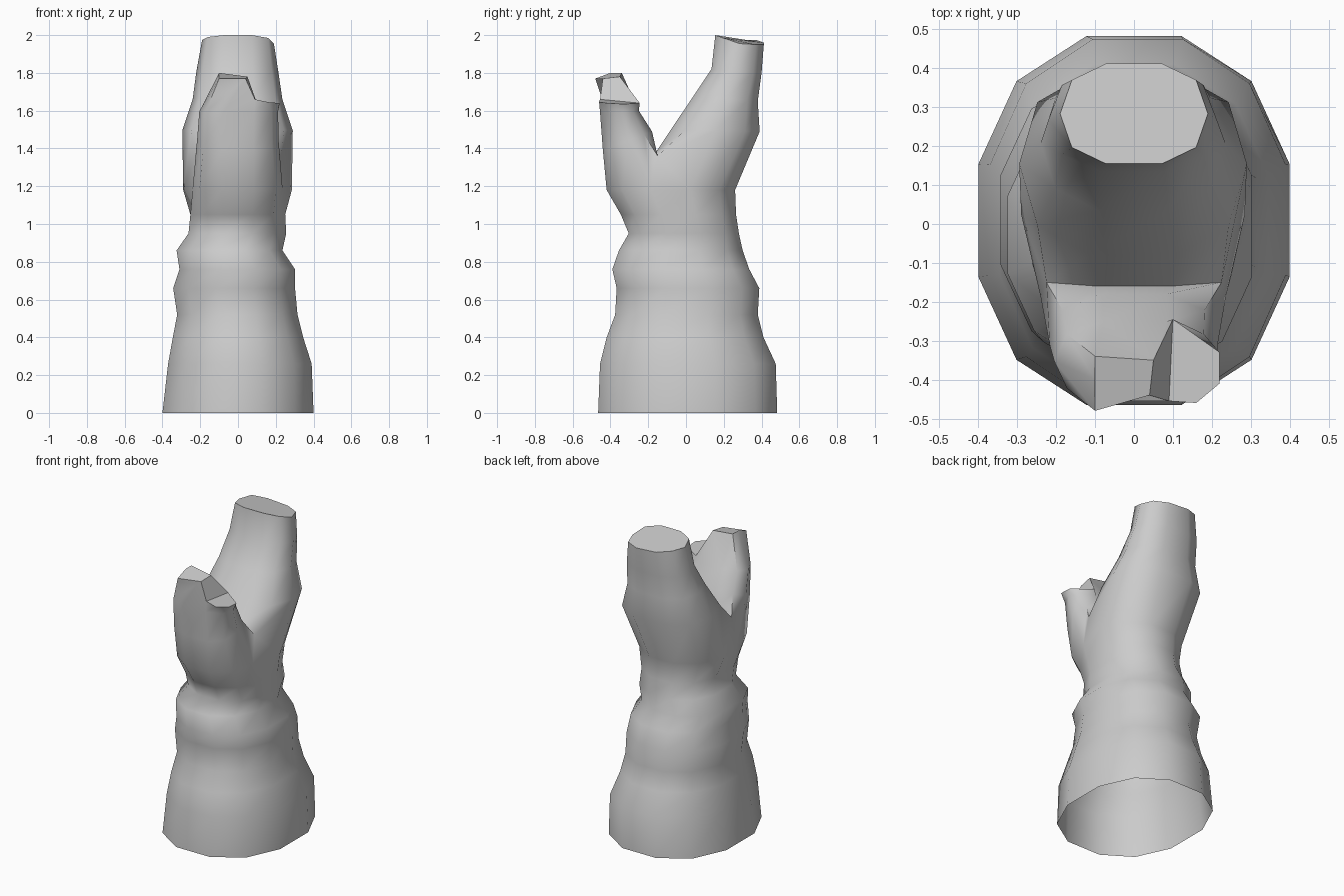
import bpy, bmesh
from math import cos, sin, radians, copysign

if "Cube" in bpy.data.objects:
    bpy.data.objects.remove(bpy.data.objects["Cube"])

bm = bmesh.new()


def ring(n, start, left, right, front, back, z_front, z_back, power=0.9):
    """Slightly boxy oval ring of n points fitted to the extents, tilted front to back."""
    angs = [radians(start + 360 * k / n) for k in range(n)]
    mx = max(cos(a) for a in angs)
    my = max(sin(a) for a in angs)
    out = []
    for a in angs:
        u, v = (copysign(abs(w) ** power, w) for w in (cos(a) / mx, sin(a) / my))
        t = (v + 1) / 2
        out.append(bm.verts.new(((left + right) / 2 + u * (right - left) / 2,
                                 (front + back) / 2 + v * (back - front) / 2,
                                 z_front + t * (z_back - z_front))))
    return out


def bridge(a, b):
    n = len(a)
    for i in range(n):
        j = (i + 1) % n
        bm.faces.new((a[i], a[j], b[j], b[i]))


# Trunk: z, left, right, front, back (open at the bottom)
trunk = [
    (0.00, -.40, .40, -.465, .483),
    (0.26, -.37, .39, -.455, .475),
    (0.40, -.345, .345, -.42, .41),
    (0.52, -.322, .315, -.375, .38),
    (0.66, -.343, .302, -.367, .388),
    (0.76, -.31, .302, -.39, .335),
    (0.86, -.325, .235, -.355, .30),
    (0.95, -.262, .255, -.303, .28),
    (1.05, -.252, .25, -.345, .265),
    (1.18, -.29, .285, -.42, .26),
]
prev = None
for z, l, r, f, b in trunk:
    cur = ring(12, 15, l, r, f, b, z, z)
    if prev:
        bridge(prev, cur)
    prev = cur
# Narrow the front half where the slimmer limb starts
for i in (6, 11):
    prev[i].co.x *= .83
for i in (7, 10):
    prev[i].co.x *= .93

# Crotch: a saddle row splits the last trunk ring in two
saddle = [bm.verts.new(p) for p in ((-.225, -.15, 1.36), (-.09, -.16, 1.38),
                                    (.09, -.16, 1.38), (.225, -.15, 1.36))]
bm.faces.new((prev[5], prev[6], saddle[0]))
bm.faces.new((prev[11], prev[0], saddle[3]))
back_loop = prev[:6] + saddle
front_loop = prev[6:] + saddle[::-1]

# Tall rear limb: left, right, front, back, z front, z back
loop = back_loop
for args in ((-.295, .29, -.08, .39, 1.50, 1.49),
             (-.24, .235, .035, .38, 1.67, 1.65),
             (-.22, .213, .135, .40, 1.82, 1.80),
             (-.19, .19, .155, .412, 1.96, 1.95)):
    cur = ring(10, 0, *args, power=0.82)
    bridge(loop, cur)
    loop = cur
for v, z in zip(loop, (1.955, 1.95, 1.95, 1.96, 1.975, 1.975, 1.99, 2.0, 2.0, 1.985)):
    v.co.z = z
bm.faces.new(loop)

# Short front limb
loop = front_loop
for args in ((-.217, .215, -.44, -.18, 1.39, 1.49),
             (-.205, .212, -.455, -.25, 1.59, 1.60)):
    cur = ring(10, 180, *args, power=0.8)
    bridge(loop, cur)
    loop = cur

# Broken, stepped end of the front limb
tip = [bm.verts.new(p) for p in (
    (-.10, -.40, 1.80), (-.10, -.48, 1.77), (.04, -.44, 1.77), (.09, -.455, 1.66),
    (.16, -.46, 1.645), (.22, -.41, 1.64), (.22, -.33, 1.635), (.10, -.245, 1.64),
    (.05, -.35, 1.78), (-.10, -.34, 1.80))]
bridge(loop, tip)
for ids in ((0, 1, 2, 8, 9), (2, 3, 7, 8), (3, 4, 5, 6, 7)):
    bm.faces.new([tip[i] for i in ids])

bmesh.ops.recalc_face_normals(bm, faces=bm.faces)
mesh = bpy.data.meshes.new("forked_stump")
bm.to_mesh(mesh)
bm.free()
stump = bpy.data.objects.new("forked_stump", mesh)
bpy.context.collection.objects.link(stump)
bpy.context.view_layer.objects.active = stump
stump.select_set(True)
bpy.ops.object.shade_smooth_by_angle(angle=radians(60))
